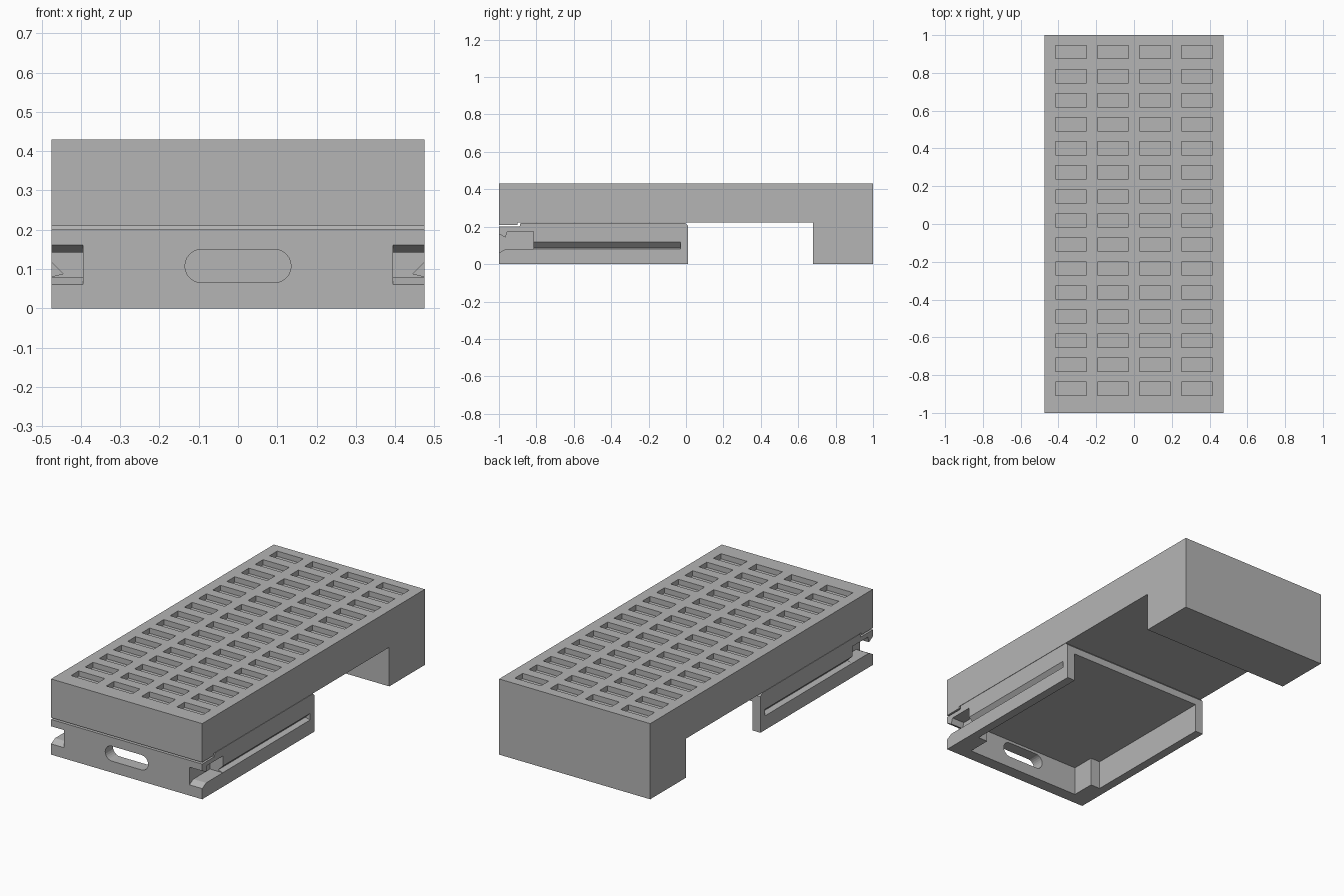
import bpy
import bmesh
import math
from mathutils import Vector

cube = bpy.data.objects.get("Cube")
if cube:
    bpy.data.objects.remove(cube, do_unlink=True)

grey = bpy.data.materials.new("mid_grey")
grey.use_nodes = True
tone = (0.46, 0.46, 0.46, 1)
grey.diffuse_color = tone
grey.node_tree.nodes["Principled BSDF"].inputs["Base Color"].default_value = tone

HALF = 0.475  # half of the overall width


def add_prism(bm, profile, axis, lo, hi):
    """Extrude a closed outline along an axis; outline holds the other two coordinates in order."""
    def place(p, d):
        co = list(p)
        co.insert("xyz".index(axis), d)
        return Vector(co)
    face = bm.faces.new([bm.verts.new(place(p, lo)) for p in profile])
    grown = bmesh.ops.extrude_face_region(bm, geom=[face])["geom"]
    verts = [g for g in grown if isinstance(g, bmesh.types.BMVert)]
    bmesh.ops.translate(bm, verts=verts, vec=place((0, 0), hi - lo))


def finish(name, bm):
    bmesh.ops.recalc_face_normals(bm, faces=bm.faces)
    mesh = bpy.data.meshes.new(name)
    bm.to_mesh(mesh)
    bm.free()
    mesh.materials.append(grey)
    obj = bpy.data.objects.new(name, mesh)
    bpy.context.collection.objects.link(obj)
    return obj


def prism(name, profile, axis, lo, hi):
    bm = bmesh.new()
    add_prism(bm, profile, axis, lo, hi)
    return finish(name, bm)


def rect(a0, b0, a1, b1):
    return [(a0, b0), (a1, b0), (a1, b1), (a0, b1)]


def cut(target, cutters):
    """Subtract each cutter, then bake the result and drop the cutters."""
    for c in cutters:
        c.hide_render = True
        mod = target.modifiers.new("cut", "BOOLEAN")
        mod.operation = "DIFFERENCE"
        mod.solver = "EXACT"
        mod.object = c
    graph = bpy.context.evaluated_depsgraph_get()
    baked = bpy.data.meshes.new_from_object(target.evaluated_get(graph))
    target.modifiers.clear()
    target.data = baked
    for c in cutters:
        bpy.data.objects.remove(c, do_unlink=True)


# Long upper body with a solid rear foot
body = prism("upper_body", [
    (-1, 0.21), (-0.9, 0.21), (-0.9, 0.222), (0.68, 0.222),
    (0.68, 0), (1, 0), (1, 0.43), (-1, 0.43)], "x", -HALF, HALF)

# Grid of shallow rectangular pockets in the top
bm = bmesh.new()
for col in range(4):
    for row in range(15):
        x = (col - 1.5) * 0.222
        y = 0.91 - row * 0.1273
        add_prism(bm, rect(x - 0.082, y - 0.035, x + 0.082, y + 0.035), "z", 0.4, 0.5)
cut(body, [finish("pocket_cutter", bm)])

# Front tray: open underneath and at the back
tray = prism("front_tray", [
    (-1, 0), (0.01, 0), (0.01, 0.205), (-0.005, 0.22),
    (-0.885, 0.22), (-0.89, 0.2), (-1, 0.2)], "x", -HALF, HALF)

# Cavity outline leaves a block in each front corner behind the latch notches
right_side = [(0.365, -0.93), (0.365, -0.795), (0.425, -0.795), (0.425, 0.1)]
cavity = right_side + [(-x, y) for x, y in reversed(right_side)]
cutters = [prism("cavity_cutter", cavity, "z", -0.1, 0.165)]

# Rounded grip slot through the front wall
slot = []
for i in range(26):
    side = 1 if i < 13 else -1
    a = -math.pi / 2 + math.pi * (i - (side < 0)) / 12
    slot.append((side * 0.0925 + 0.0425 * math.cos(a), 0.1075 + 0.0425 * math.sin(a)))
cutters.append(prism("slot_cutter", slot, "y", -1.1, -0.9))

# Hooked latch notches and tapered side grooves, mirrored
notch = [(-1.02, 0.05), (-0.965, 0.08), (-0.815, 0.08), (-0.815, 0.175),
         (-0.955, 0.175), (-0.965, 0.142), (-1.02, 0.172)]
for s in (-1, 1):
    cutters.append(prism("notch_cutter", notch, "x", s * 0.395, s * 0.6))
    groove = [(s * 0.485, 0.078), (s * 0.445, 0.088), (s * 0.485, 0.128)]
    cutters.append(prism("groove_cutter", groove, "y", -0.83, -0.03))
cut(tray, cutters)
